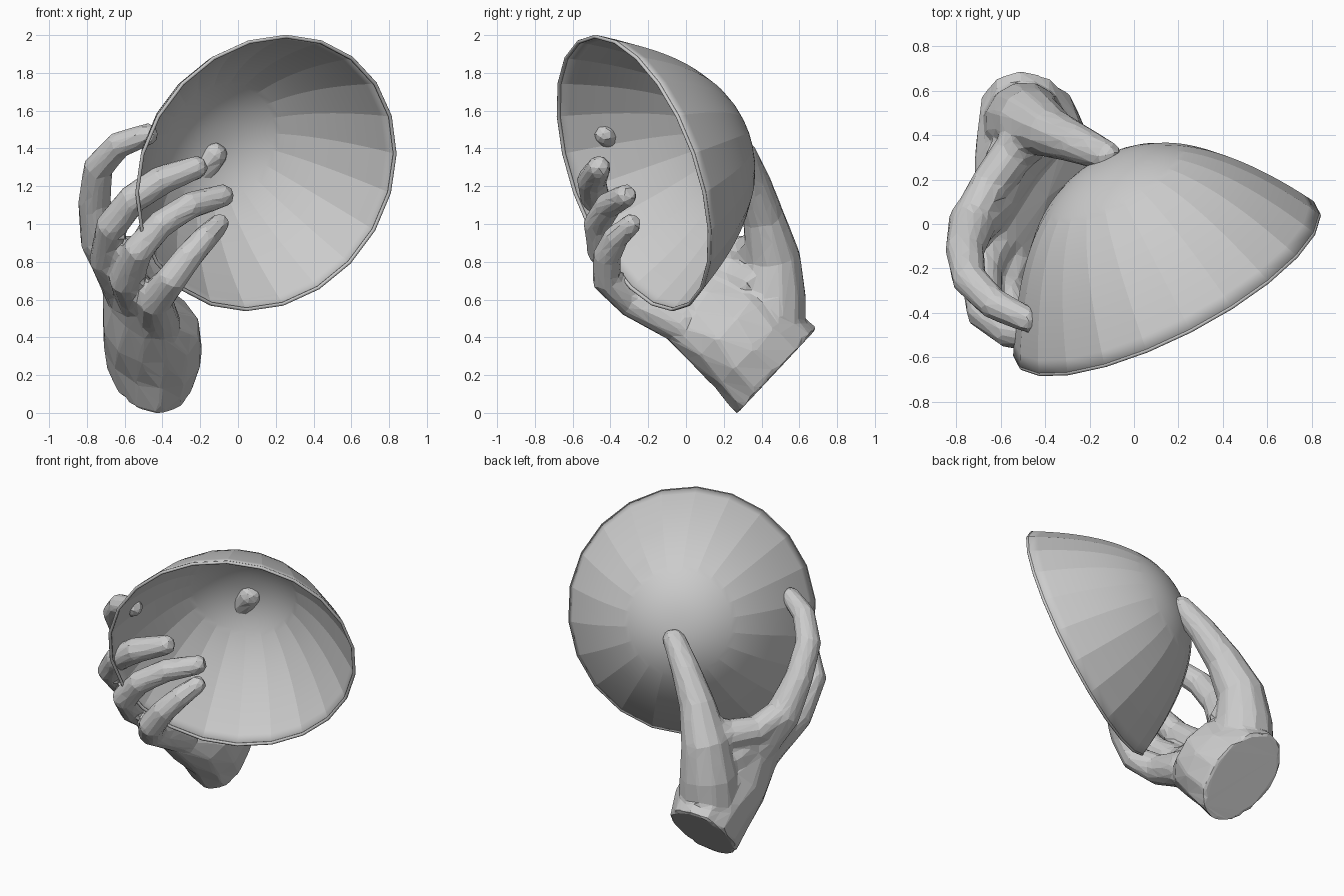
import bpy, bmesh, math
from mathutils import Vector

if "Cube" in bpy.data.objects:
    bpy.data.objects.remove(bpy.data.objects["Cube"])

# One plain grey for everything
grey = bpy.data.materials.new("light grey")
grey.use_nodes = True
grey.diffuse_color = (0.6, 0.6, 0.6, 1)
grey.node_tree.nodes["Principled BSDF"].inputs["Base Color"].default_value = (0.6, 0.6, 0.6, 1)


def add_object(name, bm):
    mesh = bpy.data.meshes.new(name)
    bmesh.ops.recalc_face_normals(bm, faces=bm.faces)
    bm.to_mesh(mesh)
    bm.free()
    mesh.materials.append(grey)
    obj = bpy.data.objects.new(name, mesh)
    bpy.context.collection.objects.link(obj)
    return obj


def smooth(obj, degrees):
    bpy.ops.object.select_all(action='DESELECT')
    obj.select_set(True)
    bpy.context.view_layer.objects.active = obj
    bpy.ops.object.shade_smooth_by_angle(angle=math.radians(degrees))


def bridge(bm, rings):
    n = len(rings[0])
    for a, b in zip(rings, rings[1:]):
        for i in range(n):
            j = (i + 1) % n
            bm.faces.new((a[i], a[j], b[j], b[i]))


# Bowl: rounded shell tilted back, with a thin rolled rim
RADIUS, DEPTH, SIDES, RINGS = 0.768, 0.647, 22, 24
axis = Vector((-0.435, 0.848, 0.303)).normalized()
side = axis.cross(Vector((0, 0, 1))).normalized()
up = side.cross(axis)
center = Vector((0.148, -0.275, 1.27))


def bowl_ring(bm, r, depth):
    ring = []
    for i in range(SIDES):
        t = (i + 0.5) * math.tau / SIDES
        ring.append(bm.verts.new(center + axis * depth + (side * math.cos(t) + up * math.sin(t)) * r))
    return ring


bm = bmesh.new()
levels = [1 - k / RINGS for k in range(RINGS)]
rings = [bowl_ring(bm, RADIUS * u, DEPTH * (1 - u ** 2.25)) for u in levels]
bridge(bm, rings)
apex = bm.verts.new(center + axis * DEPTH)
for i in range(SIDES):
    bm.faces.new((rings[-1][i], rings[-1][(i + 1) % SIDES], apex))
bowl = add_object("bowl", bm)
shell = bowl.modifiers.new("wall", 'SOLIDIFY')
shell.thickness = 0.01
smooth(bowl, 9)

bm = bmesh.new()
rings = []
for k in range(8):
    t = k * math.tau / 8
    rings.append(bowl_ring(bm, RADIUS - 0.01 + 0.01 * math.cos(t), 0.01 * math.sin(t)))
bridge(bm, rings + rings[:1])
smooth(add_object("bowl_rim", bm), 50)


# Hand: tapered tubes fused into one low-poly skin
def loft(bm, sections):
    """Sections are (centre, wide vector, thick vector)."""
    rings = []
    for c, w, t in sections:
        rings.append([bm.verts.new(c + w * math.cos(a) + t * math.sin(a))
                      for a in (k * math.tau / 12 for k in range(12))])
    bridge(bm, rings)
    bm.faces.new(rings[0])
    bm.faces.new(rings[-1])


def tube(bm, points):
    """Round-ended tube through (x, y, z, radius) points."""
    pts = [(Vector(p[:3]), p[3]) for p in points]
    dirs = []
    for i in range(len(pts)):
        a, b = pts[max(i - 1, 0)][0], pts[min(i + 1, len(pts) - 1)][0]
        dirs.append((b - a).normalized())
    tip, r = pts[-1]
    end = dirs[-1]
    for f, s in ((0.5, 0.87), (0.85, 0.5)):
        pts.append((tip + end * r * f, r * s))
        dirs.append(end)
    # Carry the cross-section along the path so that it never twists
    w = dirs[0].orthogonal().normalized()
    sections = []
    for (c, r), d in zip(pts, dirs):
        w = (w - d * w.dot(d)).normalized()
        sections.append((c, w * r, d.cross(w) * r))
    loft(bm, sections)


bm = bmesh.new()

# Wrist and palm
palm = [
    ((-0.465, 0.48, 0.22), (-0.045, 0.215, 0.23), (0.225, 0, 0)),
    ((-0.45, 0.36, 0.34), (-0.045, 0.205, 0.21), (0.26, 0, 0)),
    ((-0.46, 0.22, 0.46), (-0.08, 0.19, 0.2), (0.25, 0.04, 0.04)),
    ((-0.53, 0.06, 0.59), (-0.13, 0.17, 0.18), (0.14, 0.06, 0.05)),
    ((-0.61, -0.13, 0.75), (-0.16, 0.16, 0.17), (0.08, 0.05, 0.02)),
]
loft(bm, [tuple(Vector(v) for v in s) for s in palm])

# Thumb, then the four fingers from index to little
digits = [
    [(-0.49, 0.44, 0.42, 0.2), (-0.49, 0.46, 0.62, 0.18), (-0.465, 0.46, 0.82, 0.15),
     (-0.37, 0.41, 1.04, 0.112), (-0.25, 0.36, 1.22, 0.09), (-0.125, 0.305, 1.37, 0.072)],
    [(-0.56, 0.18, 0.62, 0.13), (-0.73, 0.0, 0.92, 0.11), (-0.76, -0.12, 1.12, 0.088),
     (-0.74, -0.25, 1.3, 0.08), (-0.63, -0.36, 1.42, 0.072), (-0.48, -0.43, 1.475, 0.06)],
    [(-0.57, 0.05, 0.6, 0.12), (-0.69, -0.2, 0.82, 0.1), (-0.67, -0.4, 0.99, 0.085),
     (-0.56, -0.48, 1.13, 0.08), (-0.41, -0.5, 1.23, 0.08), (-0.22, -0.46, 1.3, 0.064)],
    [(-0.5, 0.0, 0.54, 0.12), (-0.59, -0.28, 0.71, 0.095), (-0.53, -0.45, 0.86, 0.08),
     (-0.41, -0.47, 1.0, 0.075), (-0.25, -0.41, 1.1, 0.072), (-0.08, -0.32, 1.15, 0.062)],
    [(-0.42, 0.0, 0.47, 0.12), (-0.44, -0.29, 0.6, 0.095), (-0.35, -0.42, 0.71, 0.082),
     (-0.26, -0.42, 0.83, 0.075), (-0.17, -0.37, 0.93, 0.068), (-0.1, -0.29, 1.0, 0.056)],
]
for points in digits:
    tube(bm, points)

# Web between thumb and index finger
tube(bm, [(-0.44, 0.43, 0.88, 0.12), (-0.54, 0.32, 0.84, 0.1), (-0.65, 0.17, 0.85, 0.09), (-0.72, 0.04, 0.92, 0.09)])
tube(bm, [(-0.46, 0.4, 0.65, 0.15), (-0.55, 0.27, 0.7, 0.13), (-0.63, 0.1, 0.78, 0.1)])

hand = add_object("hand", bm)
skin = hand.modifiers.new("fuse", 'REMESH')
skin.mode = 'VOXEL'
skin.voxel_size = 0.018
soften = hand.modifiers.new("soften", 'SMOOTH')
soften.iterations = 3
facets = hand.modifiers.new("facets", 'DECIMATE')
facets.ratio = 0.06
